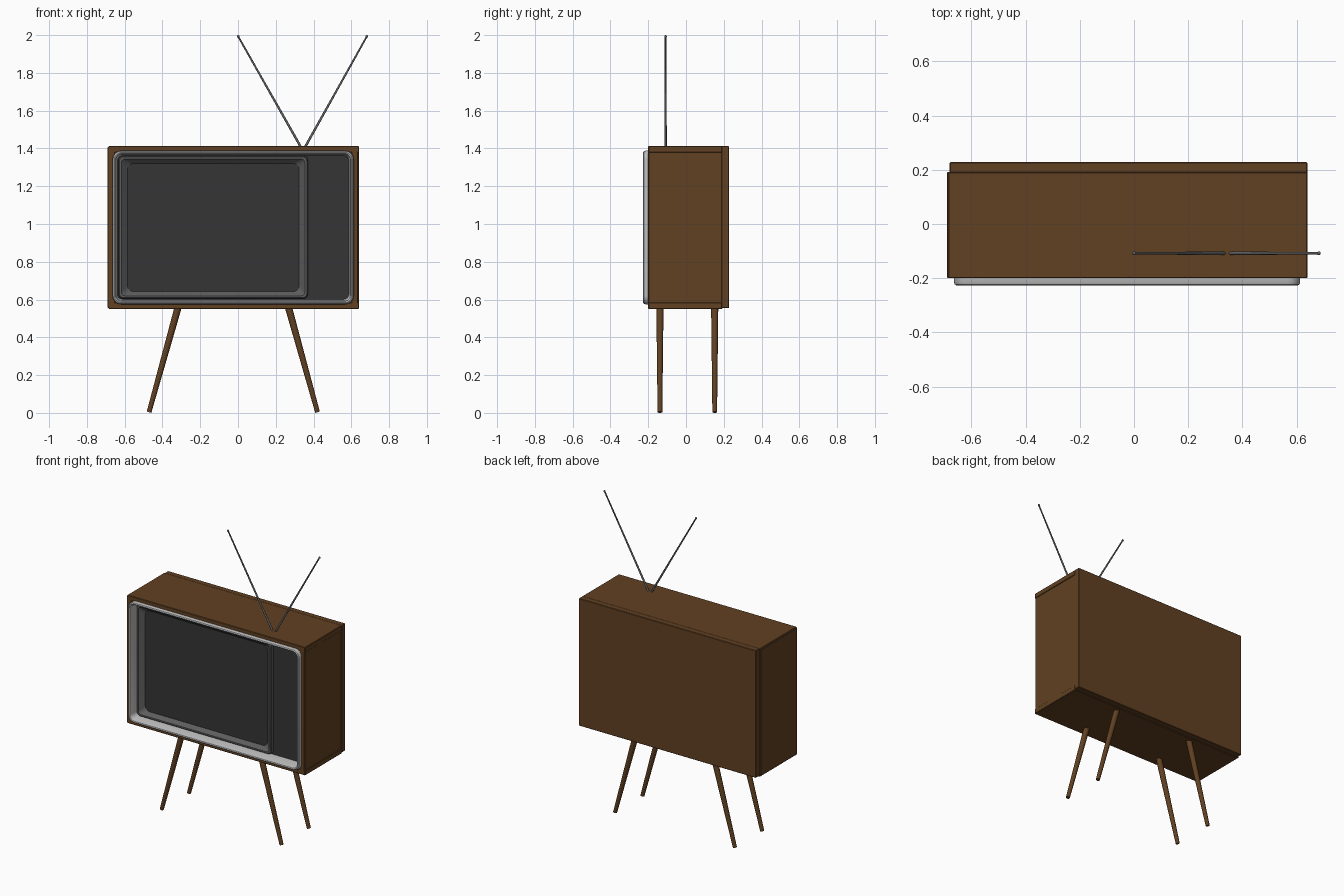
import bpy, bmesh, math
from mathutils import Vector

if "Cube" in bpy.data.objects:
    bpy.data.objects.remove(bpy.data.objects["Cube"])


def material(name, rgb):
    m = bpy.data.materials.new(name)
    m.diffuse_color = (*rgb, 1)
    m.use_nodes = True
    m.node_tree.nodes["Principled BSDF"].inputs["Base Color"].default_value = m.diffuse_color
    return m


WOOD = material("wood", (0.12, 0.052, 0.016))
DARK = material("dark_panel", (0.035, 0.035, 0.035))
TUBE = material("tube_grey", (0.11, 0.11, 0.11))
GLASS = material("screen_glass", (0.42, 0.41, 0.38))
TRIM = material("trim_grey", (0.5, 0.5, 0.5))
METAL = material("metal", (0.13, 0.13, 0.13))


def finish(bm, name, mat, angle=None):
    bmesh.ops.recalc_face_normals(bm, faces=bm.faces)
    me = bpy.data.meshes.new(name)
    bm.to_mesh(me)
    bm.free()
    ob = bpy.data.objects.new(name, me)
    bpy.context.collection.objects.link(ob)
    me.materials.append(mat)
    if angle:
        bpy.ops.object.select_all(action='DESELECT')
        ob.select_set(True)
        bpy.context.view_layer.objects.active = ob
        bpy.ops.object.shade_smooth_by_angle(angle=math.radians(angle))
    return ob


def panel(name, lo, hi):
    """Wooden board between two corners, with a tiny bevel."""
    bm = bmesh.new()
    bmesh.ops.create_cube(bm, size=1)
    for v in bm.verts:
        v.co = [a + (c + 0.5) * (b - a) for a, b, c in zip(lo, hi, v.co)]
    bmesh.ops.bevel(bm, geom=bm.edges[:], offset=0.003, segments=1, affect='EDGES')
    return finish(bm, name, WOOD)


def rounded_loop(x0, x1, z0, z1, r, y, n=6):
    pts = []
    corners = ((x1 - r, z1 - r), (x0 + r, z1 - r), (x0 + r, z0 + r), (x1 - r, z0 + r))
    for q, (cx, cz) in enumerate(corners):
        for i in range(n + 1):
            a = math.pi / 2 * (q + i / n)
            pts.append((cx + r * math.cos(a), y, cz + r * math.sin(a)))
    return pts


def loft(name, loops, mat, cap_first=False, cap_last=False):
    """Bridge a series of rounded rectangles (x0, x1, z0, z1, radius, y)."""
    bm = bmesh.new()
    rings = [[bm.verts.new(p) for p in rounded_loop(*l)] for l in loops]
    for a, b in zip(rings, rings[1:]):
        for i in range(len(a)):
            j = (i + 1) % len(a)
            bm.faces.new((a[i], a[j], b[j], b[i]))
    if cap_first:
        bm.faces.new(rings[0])
    if cap_last:
        bm.faces.new(rings[-1])
    return finish(bm, name, mat, 30)


def inset(rect, d, r, y):
    x0, x1, z0, z1 = rect
    return (x0 + d, x1 - d, z0 + d, z1 - d, r, y)


def rod(name, p0, p1, r0, r1, mat, sides=16, tip=0):
    p0, p1 = Vector(p0), Vector(p1)
    d = p1 - p0
    bm = bmesh.new()
    bmesh.ops.create_cone(bm, cap_ends=True, segments=sides, radius1=r0, radius2=r1, depth=d.length)
    if tip:
        ball = bmesh.ops.create_uvsphere(bm, u_segments=12, v_segments=8, radius=tip)
        bmesh.ops.translate(bm, verts=ball["verts"], vec=(0, 0, d.length / 2))
    rot = d.to_track_quat('Z', 'Y').to_matrix()
    bmesh.ops.rotate(bm, verts=bm.verts, matrix=rot)
    bmesh.ops.translate(bm, verts=bm.verts, vec=(p0 + p1) / 2)
    return finish(bm, name, mat, 40)


# Cabinet boards
panel("cabinet_top", (-0.685, -0.2, 1.378), (0.64, 0.192, 1.412))
panel("cabinet_bottom", (-0.685, -0.2, 0.55), (0.64, 0.192, 0.584))
panel("cabinet_left", (-0.69, -0.2, 0.555), (-0.652, 0.192, 1.407))
panel("cabinet_right", (0.6, -0.2, 0.555), (0.636, 0.192, 1.407))
panel("cabinet_back", (-0.68, 0.188, 0.555), (0.64, 0.228, 1.412))

# Front trim ring with rolled edge
ring = (-0.664, 0.613, 0.575, 1.388)
loft("front_trim", [inset(ring, 0, 0.045, -0.19), inset(ring, 0, 0.045, -0.215),
                    inset(ring, 0.003, 0.043, -0.223), inset(ring, 0.009, 0.039, -0.227),
                    inset(ring, 0.015, 0.035, -0.224), inset(ring, 0.019, 0.032, -0.215),
                    inset(ring, 0.027, 0.027, -0.145)], TRIM)

# Dark control panel behind the trim
face = (-0.64, 0.589, 0.598, 1.365)
loft("control_panel", [inset(face, 0, 0.03, -0.13), inset(face, 0, 0.03, -0.15)], DARK, True, True)

# Picture tube surround: raised lip and funnel
tube = (-0.634, 0.37, 0.604, 1.36)
screen = (-0.537, 0.279, 0.672, 1.287)
loft("tube_surround", [inset(tube, 0, 0.025, -0.148), inset(tube, 0.001, 0.025, -0.17),
                       inset(tube, 0.006, 0.022, -0.176), inset(tube, 0.016, 0.02, -0.176),
                       inset(tube, 0.02, 0.02, -0.17),
                       (*screen, 0.06, -0.115)], TUBE)

# Slightly domed glass
w, h = 0.411, 0.31
cx, cz = -0.129, 0.9795
glass = []
for s in (1, 0.9, 0.75, 0.55, 0.3, 0.08):
    glass.append((cx - w * s, cx + w * s, cz - h * s, cz + h * s, 0.06 * s, -0.113 - 0.02 * (1 - s * s)))
loft("screen_glass", glass, GLASS, False, True)

# Four splayed legs
for fb, y in (("front", -0.138), ("back", 0.152)):
    for side, s in (("left", -1), ("right", 1)):
        rod(f"{fb}_{side}_leg", (-0.025 + s * 0.446, y, 0.0035),
            (-0.025 + s * 0.292, y, 0.56), 0.0125, 0.019, WOOD)

# Rabbit-ear aerial
rod("aerial_left", (0.337, -0.108, 1.4), (0.001, -0.108, 1.993), 0.0065, 0.0045, METAL, 12, 0.007)
rod("aerial_right", (0.351, -0.108, 1.4), (0.682, -0.108, 1.993), 0.0065, 0.0045, METAL, 12, 0.007)
